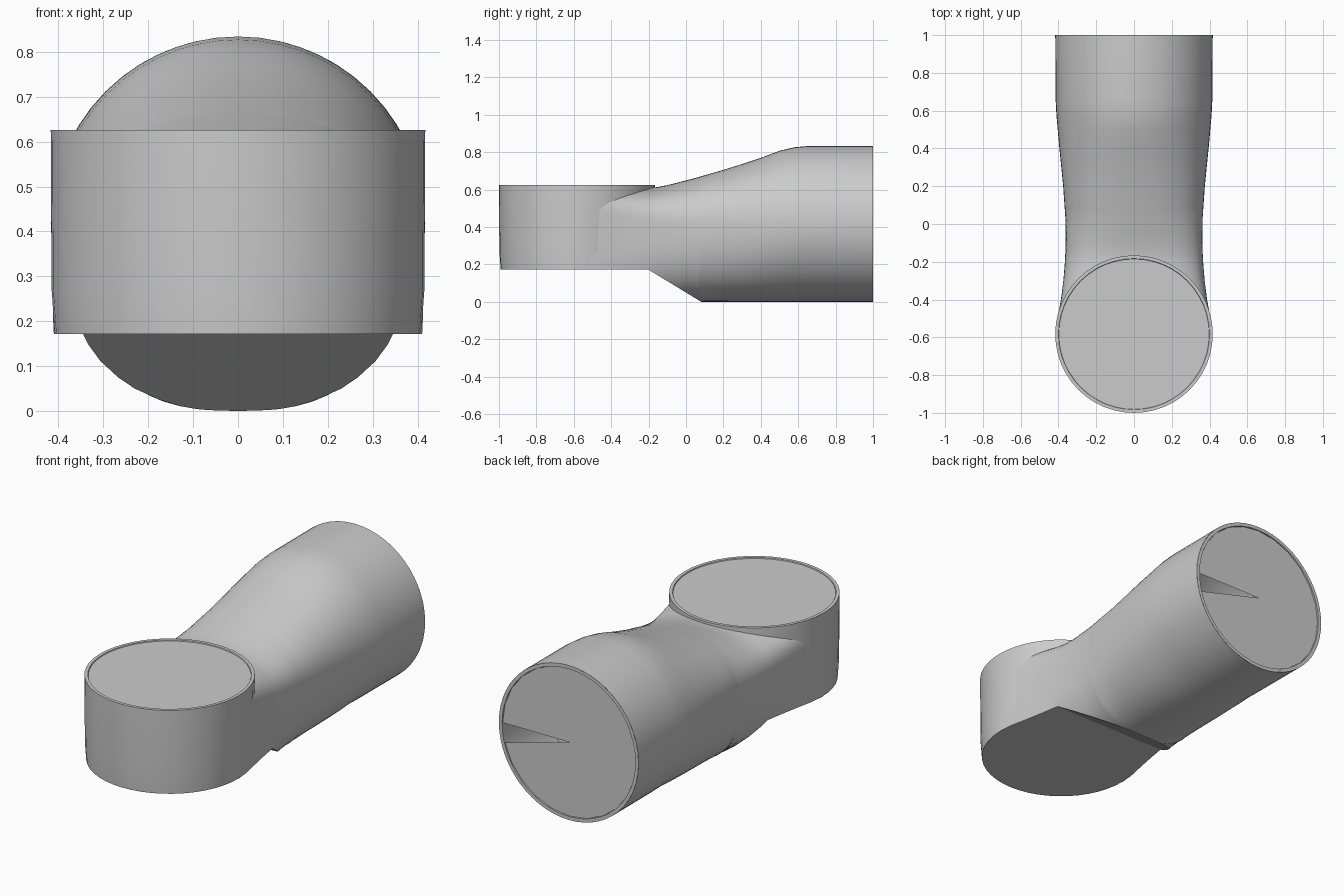
import bpy, bmesh
from math import sin, cos, pi, asin

if "Cube" in bpy.data.objects:
    bpy.data.objects.remove(bpy.data.objects["Cube"])

ZC = 0.417          # axis height and radius of the horizontal pipe
FLAT = 0.172        # height of the flat underside
CY = -0.583         # centre of the upright drum


def finish(name, bm, angle=None):
    bmesh.ops.remove_doubles(bm, verts=bm.verts, dist=1e-5)
    bmesh.ops.dissolve_degenerate(bm, edges=bm.edges, dist=1e-5)
    bmesh.ops.recalc_face_normals(bm, faces=bm.faces)
    me = bpy.data.meshes.new(name)
    bm.to_mesh(me)
    bm.free()
    ob = bpy.data.objects.new(name, me)
    bpy.context.collection.objects.link(ob)
    if angle:
        bpy.ops.object.select_all(action='DESELECT')
        ob.select_set(True)
        bpy.context.view_layer.objects.active = ob
        bpy.ops.object.shade_smooth_by_angle(angle=angle)
    return ob


def bridge(bm, a, b, closed=True):
    n = len(a)
    for i in range(n if closed else n - 1):
        j = (i + 1) % n
        bm.faces.new((a[i], a[j], b[j], b[i]))


def ring(bm, r, place, n=48):
    return [bm.verts.new(place(r * cos(2 * pi * i / n), r * sin(2 * pi * i / n)))
            for i in range(n)]


# upright drum with a thin rim around a slightly sunken lid
bm = bmesh.new()
levels = [(0.408, FLAT), (0.415, 0.27), (0.417, 0.626), (0.400, 0.626), (0.398, 0.621)]
rings = [ring(bm, r, lambda u, v, z=z: (u, CY + v, z)) for r, z in levels]
for a, b in zip(rings, rings[1:]):
    bridge(bm, a, b)
bm.faces.new(rings[0])
bm.faces.new(rings[-1])
finish("upright_drum", bm, 0.2)


# pipe body: y, half width, top height, squareness above and below the axis
SECTIONS = [
    (CY, 0.413, 0.612, 6, 6), (-0.50, 0.405, 0.612, 5, 6), (-0.40, 0.387, 0.612, 4, 5),
    (-0.30, 0.374, 0.612, 3.2, 4), (-0.20, 0.366, 0.612, 2.7, 3.3), (-0.16, 0.364, 0.613, 2.6, 3.2),
    (-0.10, 0.362, 0.624, 2.5, 3), (-0.04, 0.362, 0.639, 2.4, 2.8), (0.0, 0.363, 0.650, 2.35, 2.7),
    (0.04, 0.364, 0.660, 2.3, 2.6), (0.065, 0.366, 0.667, 2.3, 2.6), (0.075, 0.366, 0.670, 2.3, 2.6),
    (0.082, 0.367, 0.672, 2.3, 2.55), (0.20, 0.375, 0.706, 2.2, 2.4), (0.30, 0.385, 0.737, 2.15, 2.3),
    (0.40, 0.395, 0.770, 2.1, 2.2), (0.50, 0.404, 0.808, 2, 2.1), (0.58, 0.411, 0.827, 2, 2),
    (0.66, 0.415, 0.834, 2, 2), (1.0, 0.417, 0.834, 2, 2)]


def section(bm, y, w, top, n_up, n_low, m=56):
    # the arc starts and ends where the sloped underside cuts it
    cut = max(0, min(FLAT, FLAT * (0.082 - y) / 0.282))
    a0 = -asin(((ZC - cut) / ZC) ** (n_low / 2))
    verts = []
    for i in range(m + 1):
        a = a0 + (pi - 2 * a0) * i / m
        c, s = cos(a), sin(a)
        n, h = (n_up, top - ZC) if s > 0 else (n_low, ZC)
        x = w * abs(c) ** (2 / n) * (1 if c > 0 else -1)
        z = h * abs(s) ** (2 / n) * (1 if s > 0 else -1)
        verts.append(bm.verts.new((x, y, ZC + z)))
    return verts


bm = bmesh.new()
loops = [section(bm, *s) for s in SECTIONS]
for a, b in zip(loops, loops[1:]):
    bridge(bm, a, b)
finish("pipe_body", bm, 0.3)

# end rim and inner sleeve
bm = bmesh.new()
sleeve = [ring(bm, r, lambda u, v, y=y: (u, y, ZC + v))
          for r, y in ((0.417, 1.0), (0.398, 1.0), (0.396, 0.62))]
for a, b in zip(sleeve, sleeve[1:]):
    bridge(bm, a, b)
finish("pipe_end_rim", bm, 0.3)

# end cap with one open wedge just below the +x radius
bm = bmesh.new()
edge = ring(bm, 0.398, lambda u, v: (u, 0.994, ZC + v), 24)
mid = bm.verts.new((0, 0.994, ZC))
for i in range(23):
    bm.faces.new((mid, edge[i], edge[i + 1]))
finish("pipe_end_cap", bm)
